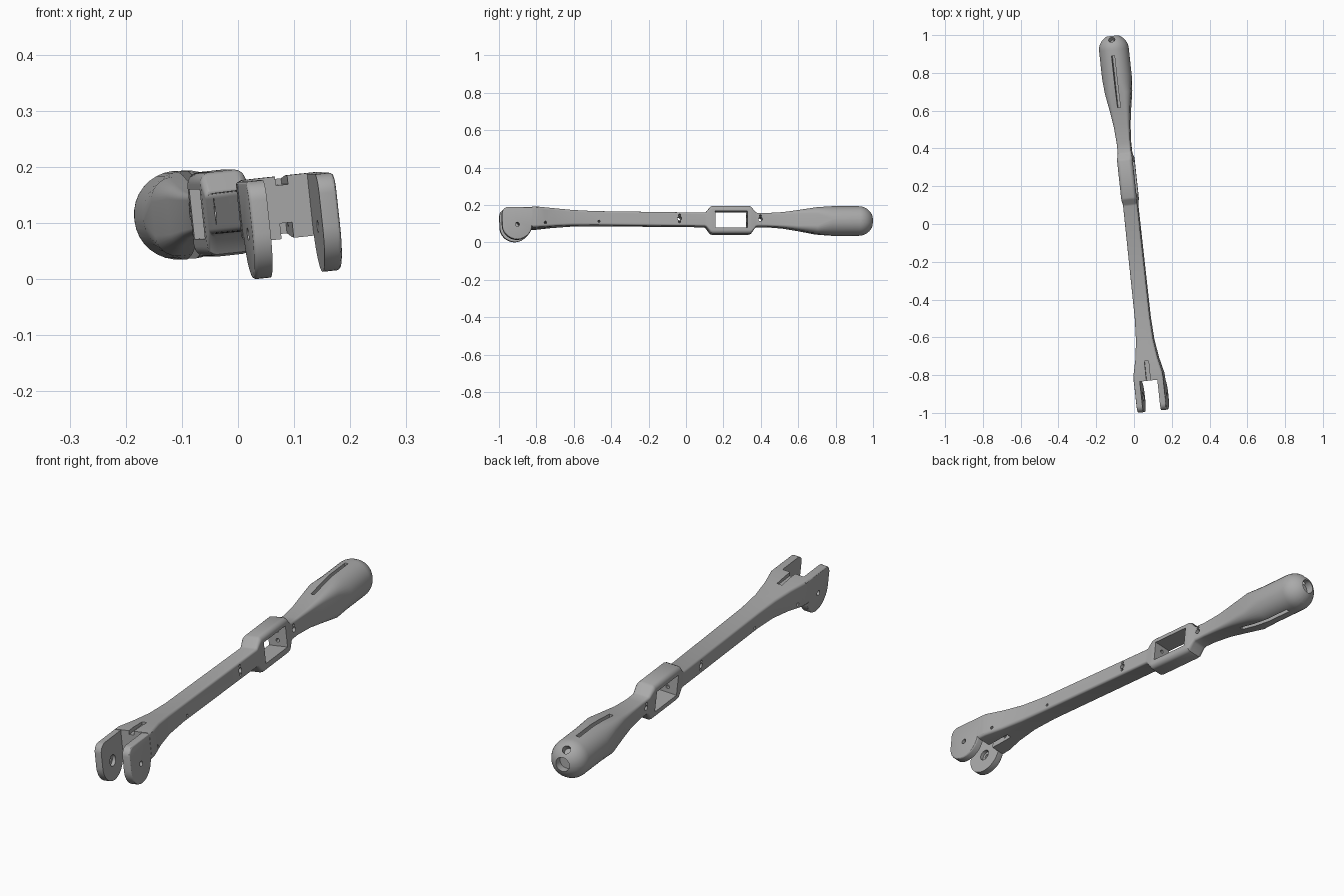
import bpy, bmesh, math
from mathutils import Matrix, Vector

cube = bpy.data.objects.get("Cube")
if cube:
    bpy.data.objects.remove(cube, do_unlink=True)

grey = bpy.data.materials.new("plain grey")
grey.use_nodes = True
colour = (0.4, 0.4, 0.4, 1)
grey.diffuse_color = colour
grey.node_tree.nodes["Principled BSDF"].inputs["Base Color"].default_value = colour


def make_object(name, bm):
    bmesh.ops.recalc_face_normals(bm, faces=bm.faces)
    mesh = bpy.data.meshes.new(name)
    bm.to_mesh(mesh)
    bm.free()
    obj = bpy.data.objects.new(name, mesh)
    bpy.context.collection.objects.link(obj)
    return obj


def section(y, half, z0, z1, r, n=8):
    """Rounded rectangle across the arm."""
    r = min(r, half * 0.97, (z1 - z0) / 2 * 0.97)
    zc, hz = (z0 + z1) / 2, (z1 - z0) / 2
    pts = []
    for k, (sx, sz) in enumerate([(1, 1), (-1, 1), (-1, -1), (1, -1)]):
        for i in range(n + 1):
            a = math.pi / 2 * (k + i / n)
            pts.append((sx * (half - r) + r * math.cos(a), y,
                        zc + sz * (hz - r) + r * math.sin(a)))
    return pts


def loft(name, sections):
    bm = bmesh.new()
    rings = [[bm.verts.new(p) for p in s] for s in sections]
    for a, b in zip(rings, rings[1:]):
        for i in range(len(a)):
            j = (i + 1) % len(a)
            bm.faces.new((a[i], a[j], b[j], b[i]))
    bm.faces.new(rings[0])
    bm.faces.new(rings[-1])
    return make_object(name, bm)


def box(x, y, z):
    """Box from three (low, high) ranges."""
    bm = bmesh.new()
    bmesh.ops.create_cube(bm, size=1)
    for v in bm.verts:
        for i, (lo, hi) in enumerate((x, y, z)):
            v.co[i] = lo + (v.co[i] + 0.5) * (hi - lo)
    return make_object("cutter", bm)


def rod(centre, direction, r, length, sides=20):
    bm = bmesh.new()
    bmesh.ops.create_cone(bm, cap_ends=True, segments=sides, radius1=r,
                          radius2=r, depth=length)
    turn = Vector(direction).to_track_quat('Z', 'Y').to_matrix().to_4x4()
    bm.transform(Matrix.Translation(centre) @ turn)
    return make_object("cutter", bm)


def combine(target, tool, operation):
    mod = target.modifiers.new("cut", 'BOOLEAN')
    mod.operation, mod.solver, mod.object = operation, 'EXACT', tool
    graph = bpy.context.evaluated_depsgraph_get()
    mesh = bpy.data.meshes.new_from_object(target.evaluated_get(graph))
    target.modifiers.clear()
    target.data = mesh
    bpy.data.objects.remove(tool, do_unlink=True)


# Arm: flared fork root, slim bar, servo box, neck, round handle with a dome
R, DOME = 0.079, 0.927
stations = [
    (-0.835, 0.08, -0.042, 0.07, 0.012), (-0.80, 0.078, -0.04, 0.07, 0.012),
    (-0.72, 0.06, -0.033, 0.064, 0.012), (-0.62, 0.046, -0.027, 0.056, 0.012),
    (-0.5, 0.04, -0.025, 0.05, 0.01), (0.095, 0.038, -0.031, 0.042, 0.01),
    (0.105, 0.038, -0.036, 0.046, 0.012), (0.128, 0.041, -0.068, 0.074, 0.018),
    (0.14, 0.041, -0.072, 0.079, 0.02), (0.335, 0.041, -0.072, 0.079, 0.02),
    (0.347, 0.041, -0.068, 0.074, 0.018), (0.37, 0.037, -0.036, 0.046, 0.012),
    (0.38, 0.036, -0.031, 0.041, 0.01), (0.43, 0.036, -0.031, 0.04, 0.01),
    (0.52, 0.042, -0.038, 0.045, 0.014), (0.6, 0.053, -0.051, 0.056, 0.022),
    (0.7, 0.07, -0.07, 0.071, 0.04), (0.78, R, -R, R, R),
]
for i in range(12):
    a = math.radians(7.8 * i)
    c = R * math.cos(a)
    stations.append((DOME + R * math.sin(a), c, -c, c, c))
arm = loft("arm", [section(*s) for s in stations])

# Fork plates: round lower lobe, rounded upper front corner
HUB = (-0.917, -0.026)
profile = [(-0.80, 0.068), (-0.80, -0.036), (-0.835, -0.036)]
for i in range(25):
    a = math.radians(-7 - 173 * i / 24)
    profile.append((HUB[0] + 0.081 * math.cos(a), HUB[1] + 0.081 * math.sin(a)))
for i in range(9):
    a = math.pi - math.pi / 2 * i / 8
    profile.append((-0.963 + 0.035 * math.cos(a), 0.033 + 0.035 * math.sin(a)))
for side in (-1, 1):
    bm = bmesh.new()
    face = bm.faces.new([bm.verts.new((side * 0.047, y, z)) for y, z in profile])
    out = bmesh.ops.extrude_face_region(bm, geom=[face])["geom"]
    moved = [v for v in out if isinstance(v, bmesh.types.BMVert)]
    bmesh.ops.translate(bm, verts=moved, vec=(side * 0.032, 0, 0))
    rim = [e for e in bm.edges if all(v in moved for v in e.verts)]
    bmesh.ops.bevel(bm, geom=rim, offset=0.007, segments=3, affect='EDGES', profile=0.5)
    combine(arm, make_object("fork_plate", bm), 'UNION')

cutters = [
    # Servo window, and the wire notches behind the fork gap
    box((-0.2, 0.2), (0.152, 0.325), (-0.039, 0.05)),
    box((-0.011, 0.011), (-0.9, -0.73), (0.054, 0.1)),
    box((-0.011, 0.011), (-0.9, -0.73), (-0.1, -0.014)),
    # Grooves above and below the handle
    box((-0.008, 0.008), (0.62, 0.895), (0.03, 0.1)),
    box((-0.008, 0.008), (0.62, 0.895), (-0.1, -0.03)),
    # Pivot hole and its wider seat inside one plate
    rod((0, *HUB), (1, 0, 0), 0.011, 0.4),
    rod((-0.047, *HUB), (1, 0, 0), 0.023, 0.03),
    # Dome holes: end, upper, lower, two sides, and a small top one
    rod((0, DOME + 0.08, 0), (0, 1, 0), 0.03, 0.08),
    rod((0, DOME + 0.053, 0.056), (0, 1, 1), 0.017, 0.06),
    rod((0, DOME + 0.053, -0.056), (0, 1, -1), 0.017, 0.06),
    rod((-0.08, DOME + 0.015, -0.015), (1, 0, 0), 0.024, 0.06),
    rod((0.08, DOME + 0.015, -0.015), (1, 0, 0), 0.011, 0.06),
    rod((0, 0.935, 0.08), (0, 0, 1), 0.007, 0.05),
]
# Cable holes through the bar, in groups of three
for y, z in ((-0.473, 0.012), (-0.04, 0.01), (0.395, 0.006)):
    cutters.append(rod((0, y, z), (1, 0, 0), 0.011, 0.2))
    for dz in (-0.018, 0.018):
        cutters.append(rod((0, y, z + dz), (1, 0, 0), 0.006, 0.2, 12))
# Screw holes in the window ends, the fork root and the bar top
for dz in (-0.015, 0.025):
    cutters.append(rod((0, 0.238, dz), (0, 1, 0), 0.008, 0.23, 12))
for z in (0.045, -0.015):
    cutters.append(rod((0, -0.765, z), (1, 0, 0), 0.007, 0.3, 12))
for x, y in ((-0.022, -0.63), (0.022, -0.58)):
    cutters.append(rod((x, y, 0.06), (0, 0, 1), 0.008, 0.04, 12))
for cutter in cutters:
    combine(arm, cutter, 'DIFFERENCE')

# Turn the finished arm into its resting pose and set it on the ground
turn = Matrix.Rotation(math.radians(6.2), 4, 'Z') @ Matrix.Rotation(math.radians(-6.2), 4, 'Y')
arm.data.transform(turn)
low = [min(v.co[i] for v in arm.data.vertices) for i in range(3)]
high = [max(v.co[i] for v in arm.data.vertices) for i in range(3)]
arm.data.transform(Matrix.Translation((-(low[0] + high[0]) / 2,
                                       -(low[1] + high[1]) / 2, -low[2])))
arm.data.materials.clear()
arm.data.materials.append(grey)
for p in arm.data.polygons:
    p.material_index = 0
bpy.ops.object.select_all(action='DESELECT')
arm.select_set(True)
bpy.context.view_layer.objects.active = arm
bpy.ops.object.shade_smooth_by_angle(angle=math.radians(30))
